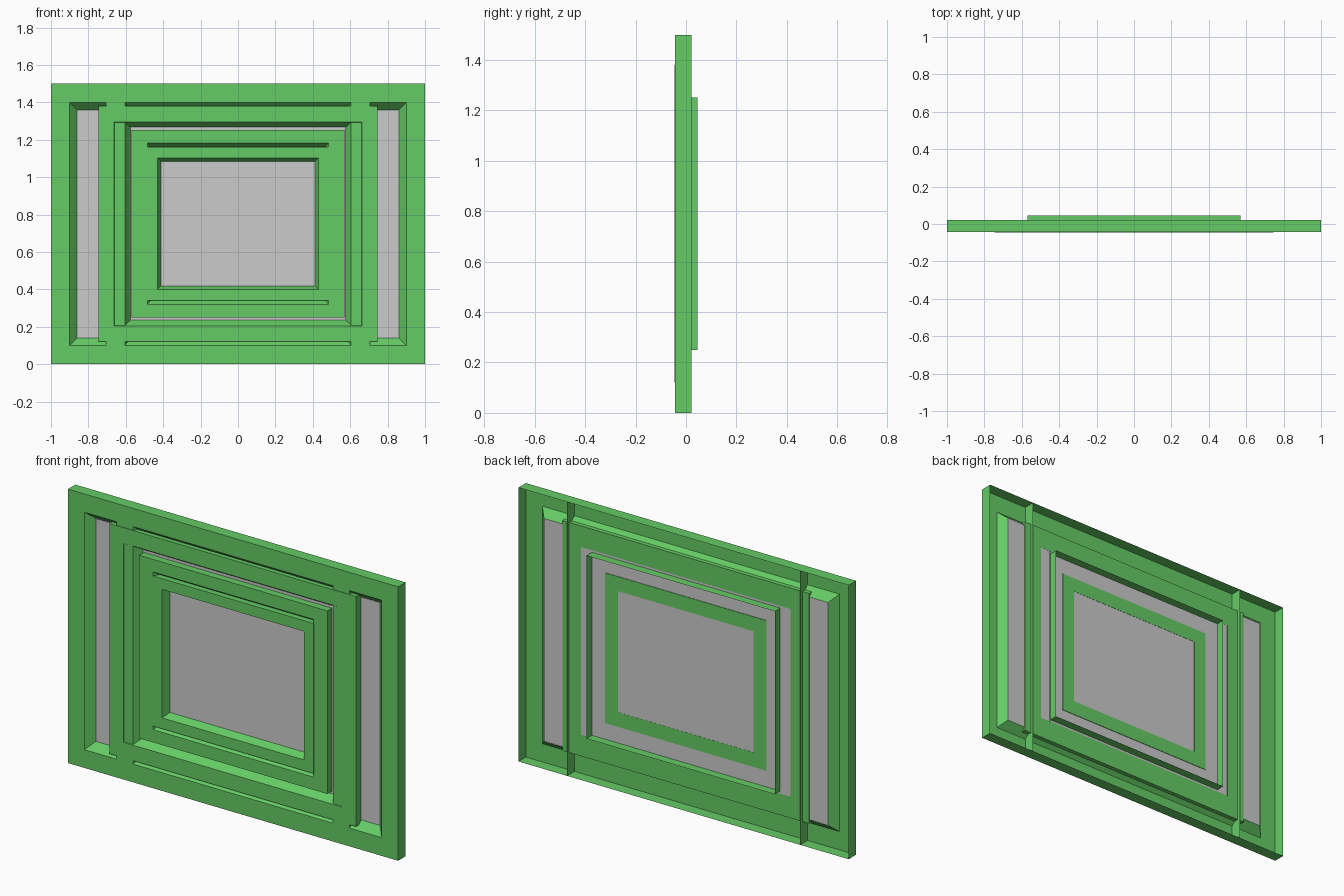
import bpy

if "Cube" in bpy.data.objects:
    bpy.data.objects.remove(bpy.data.objects["Cube"])

green = bpy.data.materials.new("frame_green")
green.diffuse_color = (0.13, 0.6, 0.13, 1)
green.use_nodes = True
green.node_tree.nodes["Principled BSDF"].inputs["Base Color"].default_value = green.diffuse_color


def add_mesh(name, verts, faces, mat=None):
    mesh = bpy.data.meshes.new(name)
    mesh.from_pydata(verts, [], faces)
    mesh.update()
    if mat:
        mesh.materials.append(mat)
    obj = bpy.data.objects.new(name, mesh)
    bpy.context.collection.objects.link(obj)
    return obj


def rect(hx, z0, z1, y):
    return [(-hx, y, z0), (hx, y, z0), (hx, y, z1), (-hx, y, z1)]


def frame(name, sections, closed=False):
    """Skin rectangles (half width, bottom, top, y) in order: outer back,
    outer front, opening front, opening back; closed adds the back face."""
    verts = [v for s in sections for v in rect(*s)]
    n = len(sections)
    faces = []
    for i in range(n if closed else n - 1):
        a, b = i * 4, (i + 1) % n * 4
        for k in range(4):
            m = (k + 1) % 4
            faces.append((a + k, a + m, b + m, b + k))
    return add_mesh(name, verts, faces, green)


FRONT, BACK = -0.043, 0.021

# Outer wall frame, open at the back
frame("outer_frame", [(1.0, 0, 1.5, BACK), (1.0, 0, 1.5, FRONT),
                      (0.9, 0.1, 1.4, FRONT), (0.86, 0.14, 1.36, 0)])

# Middle frame forming the two mullions, open at the back
frame("mullion_frame", [(0.706, 0, 1.5, BACK), (0.706, 0, 1.5, FRONT),
                        (0.605, 0.1, 1.4, FRONT), (0.575, 0.14, 1.36, 0)])

# Solid trim panel overlapping the mullions
frame("trim_panel", [(0.747, 0.12, 1.38, 0.002), (0.747, 0.12, 1.38, -0.046),
                     (0.662, 0.205, 1.295, -0.046), (0.635, 0.237, 1.265, 0.002)],
      closed=True)

# Deep sash standing proud at the back, open at the back
frame("sash_frame", [(0.57, 0.25, 1.252, 0.046), (0.57, 0.25, 1.252, -0.041),
                     (0.485, 0.32, 1.183, -0.041), (0.46, 0.35, 1.155, 0)])

# Solid inner ring around the centre pane
frame("inner_sash_ring", [(0.488, 0.34, 1.162, 0.002), (0.488, 0.34, 1.162, -0.043),
                          (0.43, 0.4, 1.103, -0.043), (0.41, 0.42, 1.083, 0.002)],
      closed=True)

# Glass sheet
add_mesh("glass", rect(0.86, 0.14, 1.36, -0.001), [(0, 1, 2, 3)])
